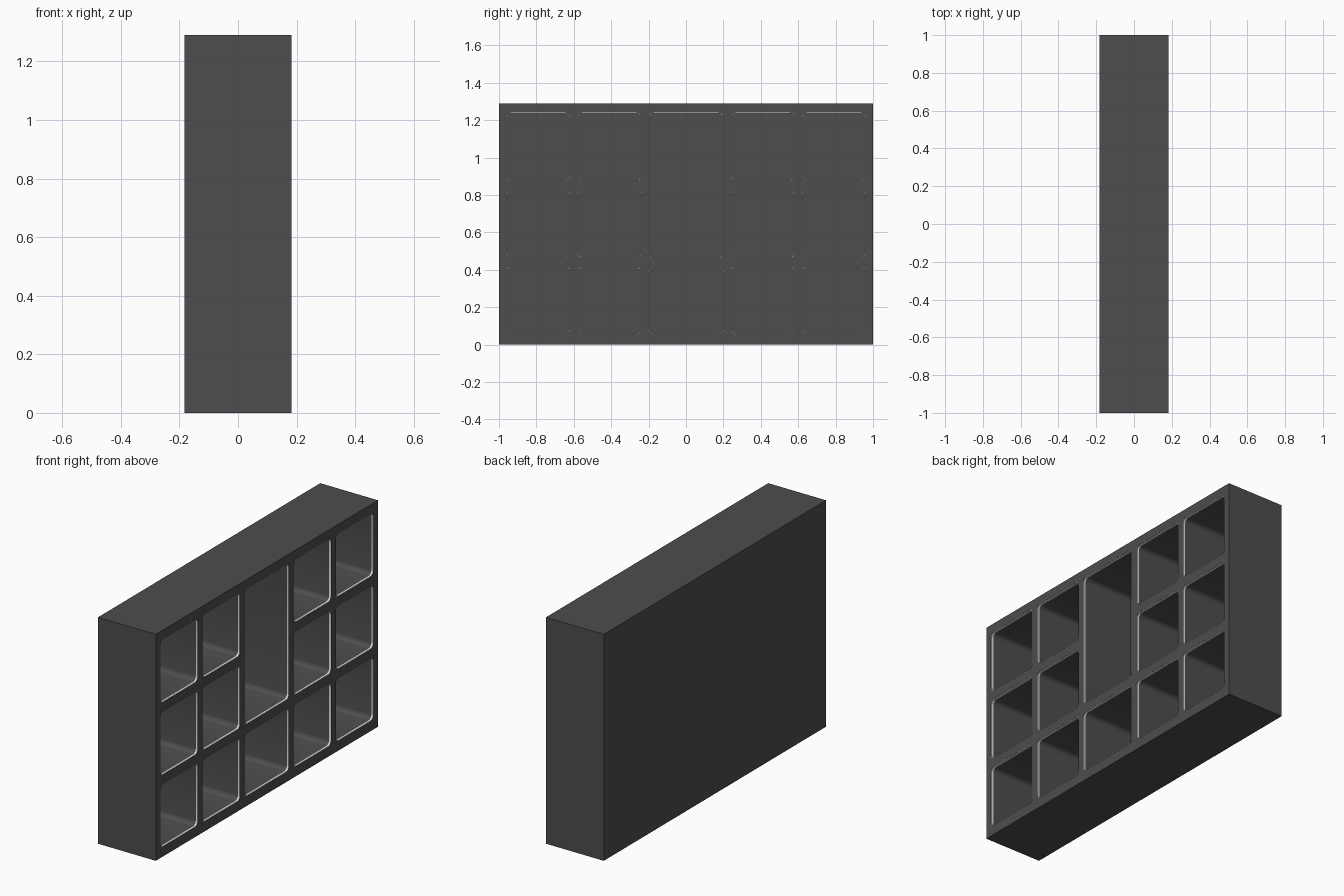
import bpy, math
from mathutils import Matrix

if "Cube" in bpy.data.objects:
    bpy.data.objects.remove(bpy.data.objects["Cube"])


def material(name, rgb):
    m = bpy.data.materials.new(name)
    m.use_nodes = True
    m.diffuse_color = (*rgb, 1)
    m.node_tree.nodes["Principled BSDF"].inputs["Base Color"].default_value = (*rgb, 1)
    return m


dark = material("dark grey", (0.075, 0.075, 0.075))
light = material("pale trim", (0.75, 0.75, 0.75))

# Profiles are drawn in (y, z) and extruded along x
TO_SIDE = Matrix(((0, 0, 1, 0), (1, 0, 0, 0), (0, 1, 0, 0), (0, 0, 0, 1)))
HALF_DEPTH, HEIGHT, BACK = 0.182, 1.29, 0.04


def rounded(cell, inset=0.0, radius=0.026, steps=4):
    y0, y1, z0, z1 = cell
    y0, y1, z0, z1 = y0 + inset, y1 - inset, z0 + inset, z1 - inset
    r = radius - inset
    pts = []
    for k, (cy, cz) in enumerate([(y1 - r, z1 - r), (y0 + r, z1 - r),
                                  (y0 + r, z0 + r), (y1 - r, z0 + r)]):
        for i in range(steps + 1):
            a = math.pi / 2 * (k + i / steps)
            pts.append((cy + r * math.cos(a), cz + r * math.sin(a)))
    return pts


def rectangle(y0, y1, z0, z1):
    return [(y0, z0), (y1, z0), (y1, z1), (y0, z1)]


def slab(name, loops, x0, x1, mat):
    """Filled outline, with any inner loops as holes, from x0 to x1."""
    cu = bpy.data.curves.new(name, "CURVE")
    cu.dimensions = "2D"
    cu.fill_mode = "BOTH"
    cu.extrude = (x1 - x0) / 2
    for loop in loops:
        sp = cu.splines.new("POLY")
        sp.points.add(len(loop) - 1)
        for p, (y, z) in zip(sp.points, loop):
            p.co = (y, z, 0, 1)
        sp.use_cyclic_u = True
    cu.materials.append(mat)
    ob = bpy.data.objects.new(name, cu)
    bpy.context.collection.objects.link(ob)
    ob.matrix_world = Matrix.Translation(((x0 + x1) / 2, 0, 0)) @ TO_SIDE
    bpy.ops.object.select_all(action="DESELECT")
    ob.select_set(True)
    bpy.context.view_layer.objects.active = ob
    bpy.ops.object.convert(target="MESH")
    bpy.ops.object.shade_smooth_by_angle(angle=math.radians(30))


# Compartments: five columns by three rows, the middle upper two joined
columns = [(-0.96, -0.62), (-0.58, -0.24), (-0.2, 0.2), (0.24, 0.58), (0.62, 0.96)]
rows = [(0.055, 0.415), (0.465, 0.828), (0.878, 1.24)]
cells = [c + r for i, c in enumerate(columns) for r in rows
         if i != 2 or r == rows[0]]
cells.append(columns[2] + (rows[1][0], rows[2][1]))

# Pierced shelf body and closed back
outline = rectangle(-1, 1, 0, HEIGHT)
slab("shelf_frame", [outline] + [rounded(c) for c in cells],
     BACK - HALF_DEPTH, HALF_DEPTH, dark)
slab("back_panel", [outline], -HALF_DEPTH, BACK - HALF_DEPTH, dark)

# Thin pale trim just inside each opening
for n, c in enumerate(cells):
    slab(f"opening_trim_{n + 1}", [rounded(c), rounded(c, 0.003)],
         HALF_DEPTH - 0.012, HALF_DEPTH - 0.001, light)
